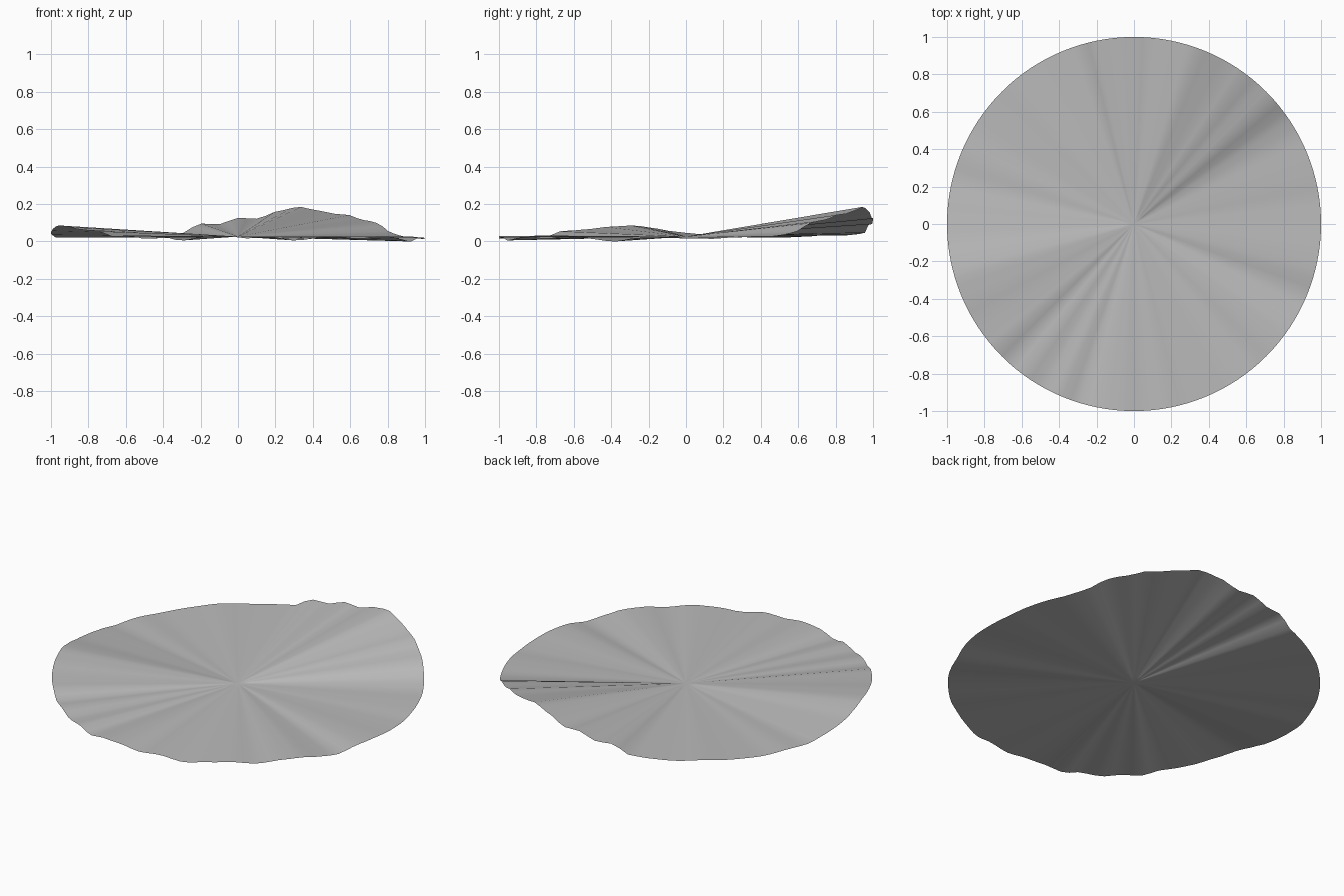
import bpy, bmesh, math

if "Cube" in bpy.data.objects:
    bpy.data.objects.remove(bpy.data.objects["Cube"])

# Rim height by angle in degrees, counter-clockwise from +x
RIM = [(0, .02), (8, .018), (15, .026), (22, .03), (29, .032), (33, .045), (37, .06),
       (41, .1), (46, .115), (49, .12), (53, .145), (58, .15), (65, .17), (71, .19),
       (78, .165), (84, .125), (90, .13), (96, .095), (102, .1), (107, .05),
       (114, .042), (122, .036), (130, .04), (140, .03), (150, .024), (158, .03),
       (166, .024), (173, .038), (180, .05), (185, .06), (190, .076), (196, .09),
       (205, .082), (211, .07), (218, .062), (223, .058), (227, .03), (234, .036),
       (240, .018), (247, .028), (252, .007), (259, .03), (266, .034), (273, .02),
       (280, .03), (288, .008), (295, .022), (303, .03), (311, .018), (318, .03),
       (325, .03), (331, .015), (337, .003), (345, .024), (352, .025), (360, .02)]
SEGMENTS = 128
RINGS = [.06, .12, .25, .4, .55, .7, .85, 1.0]
CENTRE = .03


def rim_height(angle):
    for (a0, h0), (a1, h1) in zip(RIM, RIM[1:]):
        if a0 <= angle <= a1:
            t = (angle - a0) / (a1 - a0)
            t = .5 * t + .5 * t * t * (3 - 2 * t)
            return h0 + (h1 - h0) * t
    return CENTRE


# Rippled round sheet: each radial line rises straight from centre to rim
bm = bmesh.new()
hub = bm.verts.new((0, 0, CENTRE))
rings = []
for r in RINGS:
    ring = []
    for i in range(SEGMENTS):
        deg = 360 * i / SEGMENTS
        a = math.radians(deg)
        z = CENTRE + (rim_height(deg) - CENTRE) * r
        ring.append(bm.verts.new((r * math.cos(a), r * math.sin(a), z)))
    rings.append(ring)
for i in range(SEGMENTS):
    j = (i + 1) % SEGMENTS
    bm.faces.new((hub, rings[0][i], rings[0][j]))
    for inner, outer in zip(rings, rings[1:]):
        bm.faces.new((inner[i], outer[i], outer[j], inner[j]))
for f in bm.faces:
    f.smooth = True

# Rest the lowest point on the ground
low = min(v.co.z for v in bm.verts)
for v in bm.verts:
    v.co.z -= low

mesh = bpy.data.meshes.new("rippled_disc")
bm.to_mesh(mesh)
bm.free()
disc = bpy.data.objects.new("rippled_disc", mesh)
bpy.context.collection.objects.link(disc)

grey = bpy.data.materials.new("plain grey")
grey.diffuse_color = (.5, .5, .5, 1)
grey.use_nodes = True
grey.node_tree.nodes["Principled BSDF"].inputs["Base Color"].default_value = grey.diffuse_color
mesh.materials.append(grey)
